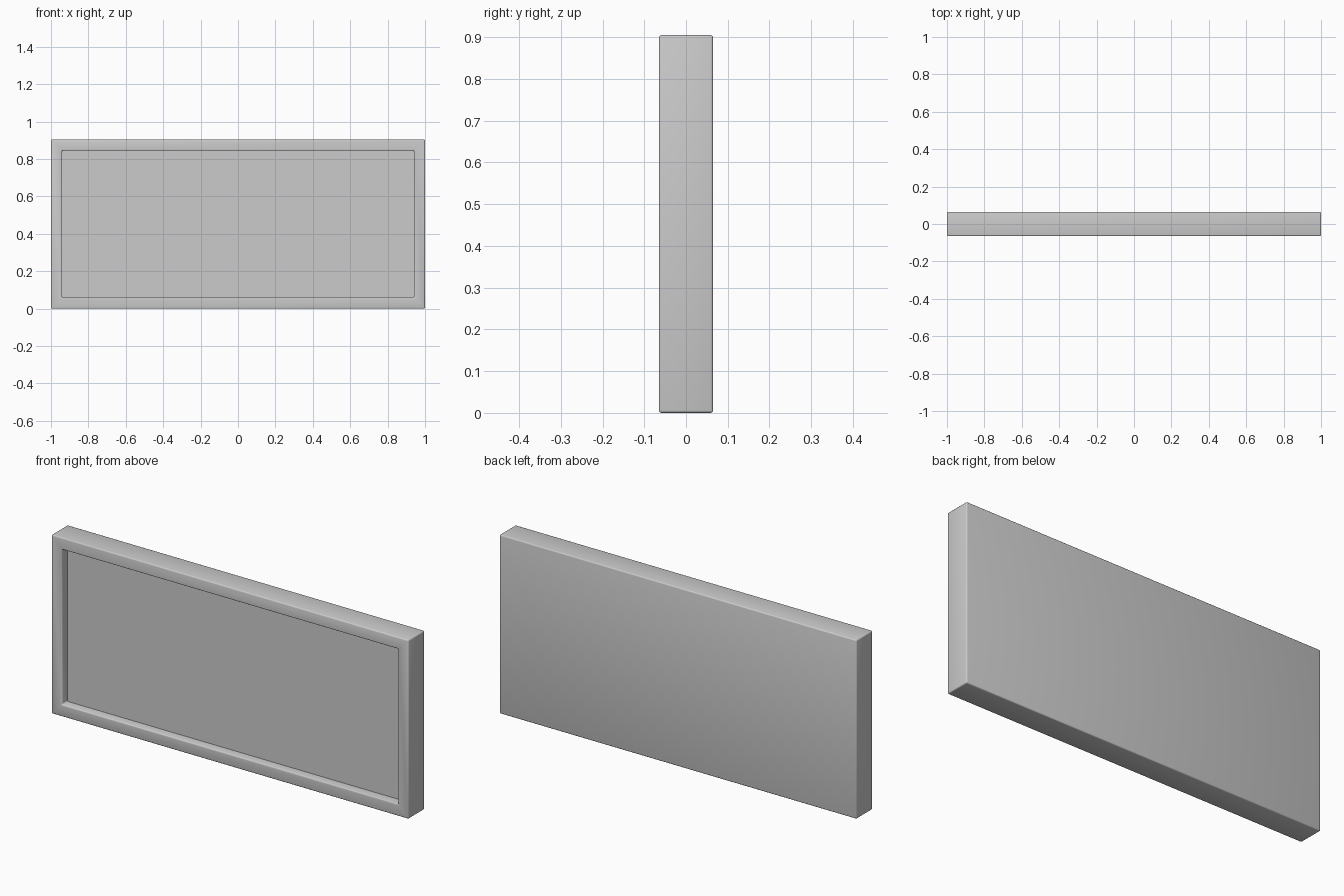
import bpy
import bmesh
from mathutils import Matrix, Vector

WIDTH, DEPTH, HEIGHT = 2.0, 0.13, 0.905
RIM, RECESS, ROUND = 0.06, 0.045, 0.006

cube = bpy.data.objects.get("Cube")
if cube:
    bpy.data.objects.remove(cube, do_unlink=True)

grey = bpy.data.materials.new("plain grey")
grey.use_nodes = True
colour = (0.6, 0.6, 0.6, 1)
grey.diffuse_color = colour
grey.node_tree.nodes["Principled BSDF"].inputs["Base Color"].default_value = colour

# Solid slab
bm = bmesh.new()
bmesh.ops.create_cube(bm, size=1, matrix=Matrix.Translation((0, 0, HEIGHT / 2))
                      @ Matrix.Diagonal((WIDTH, DEPTH, HEIGHT, 1)))

# Recessed front panel inside a raised rim
panel = min(bm.faces, key=lambda f: f.calc_center_median().y)
bmesh.ops.inset_region(bm, faces=[panel], thickness=RIM, use_even_offset=True)
walls = bmesh.ops.extrude_discrete_faces(bm, faces=[panel])["faces"]
panel = walls[0]
bmesh.ops.translate(bm, verts=panel.verts, vec=Vector((0, RECESS, 0)))

# Soft edges everywhere except the crease around the panel and the flat mitres
bm.normal_update()
soft = [e for e in bm.edges if e not in panel.edges[:]
        and e.calc_face_angle(0) > 0.5]
bmesh.ops.bevel(bm, geom=soft, offset=ROUND, offset_type='OFFSET',
                segments=3, profile=0.5, affect='EDGES', clamp_overlap=True)
bmesh.ops.recalc_face_normals(bm, faces=bm.faces)

mesh = bpy.data.meshes.new("framed_panel")
bm.to_mesh(mesh)
bm.free()
mesh.materials.append(grey)
board = bpy.data.objects.new("framed_panel", mesh)
bpy.context.collection.objects.link(board)

# Smooth the rounded edges, keep the panel crease sharp
bpy.ops.object.select_all(action='DESELECT')
board.select_set(True)
bpy.context.view_layer.objects.active = board
bpy.ops.object.shade_smooth_by_angle(angle=0.7)
